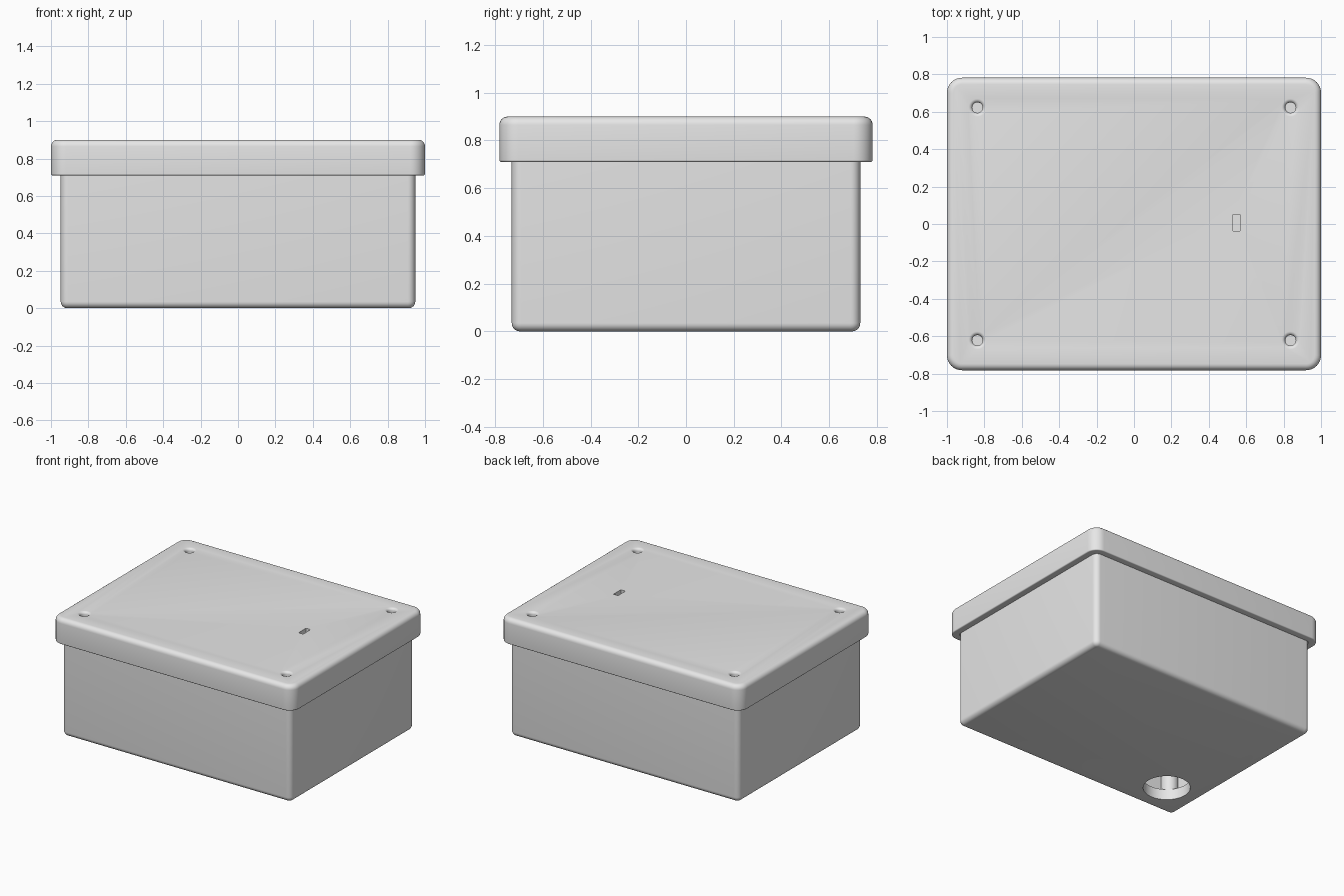
import bpy, bmesh, math
from mathutils import Vector

if "Cube" in bpy.data.objects:
    bpy.data.objects.remove(bpy.data.objects["Cube"], do_unlink=True)

grey = bpy.data.materials.new("light grey plastic")
grey.use_nodes = True
grey.diffuse_color = (0.8, 0.8, 0.8, 1)
grey.node_tree.nodes["Principled BSDF"].inputs["Base Color"].default_value = (0.8, 0.8, 0.8, 1)


def finish(name, bm):
    bmesh.ops.recalc_face_normals(bm, faces=bm.faces)
    mesh = bpy.data.meshes.new(name)
    bm.to_mesh(mesh)
    bm.free()
    mesh.materials.append(grey)
    obj = bpy.data.objects.new(name, mesh)
    bpy.context.collection.objects.link(obj)
    return obj


def rounded_box(name, half_x, half_y, low, high, corner=0, bottom=0, top=0):
    """Box with rounded upright corners and separately rounded rims."""
    bm = bmesh.new()
    bmesh.ops.create_cube(bm, size=2)
    for v in bm.verts:
        v.co = Vector((v.co.x * half_x, v.co.y * half_y, high if v.co.z > 0 else low))
    if corner:
        upright = [e for e in bm.edges if abs(e.verts[0].co.z - e.verts[1].co.z) > 1e-4]
        bmesh.ops.bevel(bm, geom=upright, offset=corner, segments=8, profile=0.5, affect='EDGES')
    for z, radius in ((low, bottom), (high, top)):
        if radius:
            rim = [e for e in bm.edges if all(abs(v.co.z - z) < 1e-5 for v in e.verts)]
            bmesh.ops.bevel(bm, geom=rim, offset=radius, segments=6, profile=0.5, affect='EDGES')
    return finish(name, bm)


def turned(name, profile, x, y, sides=40):
    """Solid of revolution from (radius, height) points, capped at both ends."""
    bm = bmesh.new()
    rings = []
    for r, z in profile:
        rings.append([bm.verts.new((x + r * math.cos(i * math.tau / sides),
                                    y + r * math.sin(i * math.tau / sides), z))
                      for i in range(sides)])
    for a, b in zip(rings, rings[1:]):
        for i in range(sides):
            j = (i + 1) % sides
            bm.faces.new((a[i], a[j], b[j], b[i]))
    bm.faces.new(rings[0])
    bm.faces.new(rings[-1])
    return finish(name, bm)


def activate(obj):
    bpy.ops.object.select_all(action='DESELECT')
    obj.select_set(True)
    bpy.context.view_layer.objects.active = obj


def cut(obj, cutter):
    mod = obj.modifiers.new("cut", 'BOOLEAN')
    mod.operation = 'DIFFERENCE'
    mod.solver = 'EXACT'
    mod.object = cutter
    activate(obj)
    bpy.ops.object.modifier_apply(modifier=mod.name)
    bpy.data.objects.remove(cutter, do_unlink=True)


def smooth(obj):
    activate(obj)
    bpy.ops.object.shade_smooth_by_angle(angle=math.radians(35))


LID_TOP, LID_LOW, CEILING = 0.9, 0.71, 0.84
screws = [(sx * 0.837, sy * 0.622) for sx in (-1, 1) for sy in (-1, 1)]

# Hollow box body with a cable hole in the floor
body = rounded_box("box_body", 0.948, 0.73, 0, CEILING - 0.002, corner=0.04, bottom=0.035)
cut(body, rounded_box("cavity", 0.87, 0.65, 0.08, 1, corner=0.03))
cut(body, turned("cable_hole", [(0.16, -0.1), (0.16, 0.2)], -0.68, -0.465, 64))
smooth(body)

# Lid with a skirt that overlaps the body
lid = rounded_box("lid", 1, 0.782, LID_LOW, LID_TOP, corner=0.08, bottom=0.008, top=0.035)
cut(lid, rounded_box("lid_recess", 0.951, 0.733, LID_LOW - 0.1, CEILING, corner=0.04))

# Screw holes with a softly flared mouth
flare = 0.02
for x, y in screws:
    mouth = [(0.028 + flare * (1 - math.cos(a)), LID_TOP - flare + flare * math.sin(a))
             for a in [i * math.pi / 12 for i in range(7)]]
    cut(lid, turned("screw_hole", [(0.028, CEILING - 0.1)] + mouth + [(0.048, 1)], x, y, 32))

# Small slot through the lid
slot = rounded_box("slot_cutter", 0.019, 0.044, CEILING - 0.1, 1)
slot.location = (0.547, 0.006, 0)
bpy.context.view_layer.update()
cut(lid, slot)
smooth(lid)

# Screw posts inside the corners
for i, (x, y) in enumerate(screws):
    smooth(turned(f"screw_post_{i + 1}", [(0.06, 0.05), (0.06, CEILING - 0.001)], x, y, 32))
